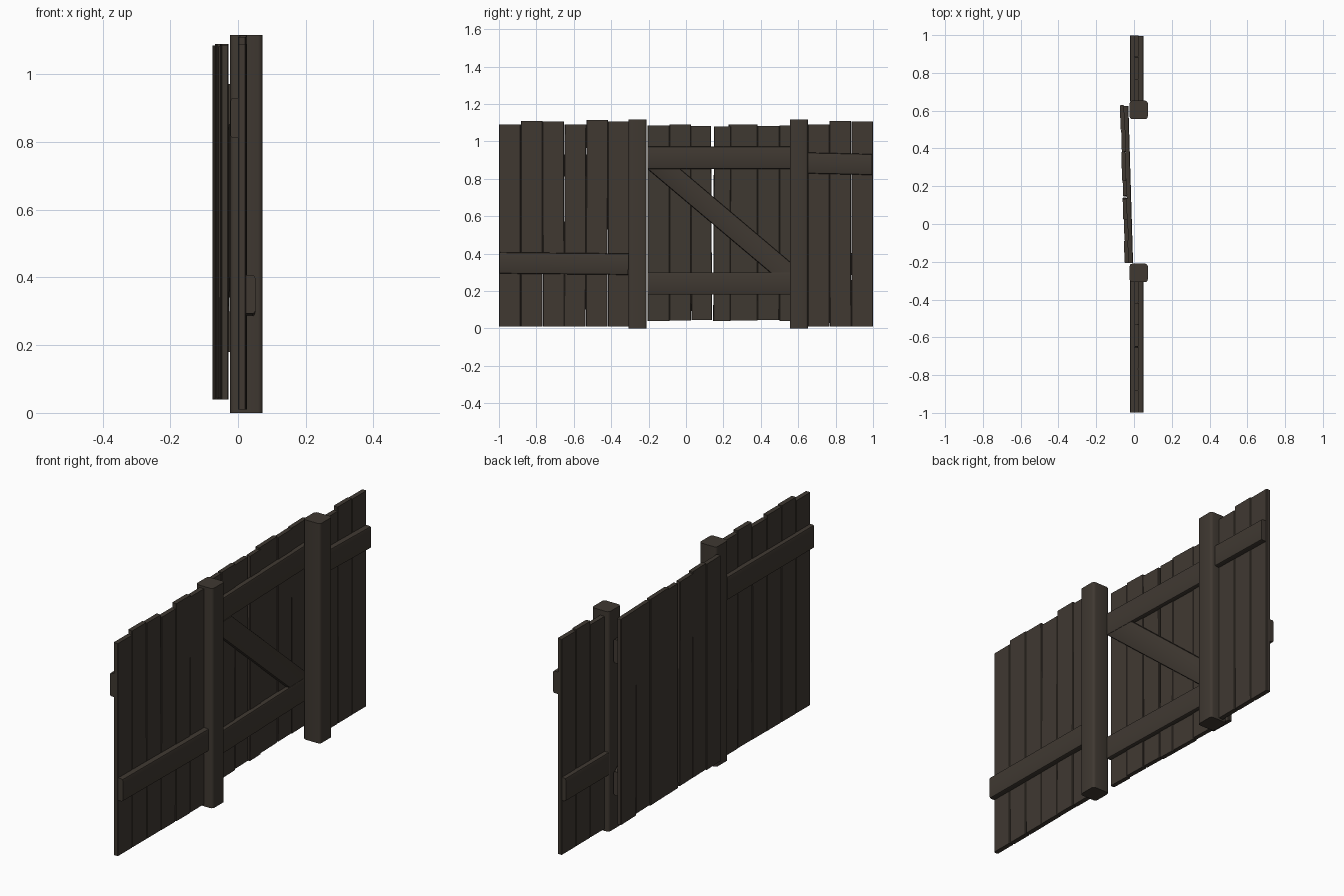
import bpy, bmesh, math, random
from mathutils import Matrix

if "Cube" in bpy.data.objects:
    bpy.data.objects.remove(bpy.data.objects["Cube"])
random.seed(4)

wood = bpy.data.materials.new("dark_brown_wood")
wood.diffuse_color = (0.050, 0.040, 0.031, 1)
wood.use_nodes = True
wood.node_tree.nodes["Principled BSDF"].inputs["Base Color"].default_value = wood.diffuse_color


def prism(name, outline, x0, x1, bevel, pick, segs=2, matrix=None):
    """Extrude a (y, z) outline from x0 to x1 and round the edges chosen by pick(edge)."""
    bm = bmesh.new()
    face = bm.faces.new([bm.verts.new((x0, y, z)) for y, z in outline])
    ext = bmesh.ops.extrude_face_region(bm, geom=[face])
    for v in ext["geom"]:
        if isinstance(v, bmesh.types.BMVert):
            v.co.x = x1
    bmesh.ops.recalc_face_normals(bm, faces=bm.faces)
    edges = [e for e in bm.edges if pick(e)]
    bmesh.ops.bevel(bm, geom=edges, offset=bevel, segments=segs, profile=0.5, affect='EDGES')
    if matrix:
        bm.transform(matrix)
    me = bpy.data.meshes.new(name)
    bm.to_mesh(me)
    bm.free()
    me.materials.append(wood)
    ob = bpy.data.objects.new(name, me)
    bpy.context.collection.objects.link(ob)
    bpy.context.view_layer.objects.active = ob
    bpy.ops.object.select_all(action='DESELECT')
    ob.select_set(True)
    bpy.ops.object.shade_smooth_by_angle(angle=math.radians(40))
    return ob


def rect(y0, y1, z0, z1):
    return [(y0, z0), (y1, z0), (y1, z1), (y0, z1)]


def vertical(e):
    d = e.verts[0].co - e.verts[1].co
    return abs(d.z) > 0.9 * d.length


def outer(x):
    # long edges lying on the exposed face of a rail
    def pick(e):
        a, b = e.verts[0].co, e.verts[1].co
        return abs(a.x - x) < 1e-5 and abs(b.x - x) < 1e-5 and abs(a.y - b.y) > 0.2
    return pick


def rail(name, outline, inner, out, matrix=None):
    return prism(name, outline, inner, out, 0.008, outer(out), 2, matrix)


def board(name, y0, y1, z0, z1, x0, x1, lean, matrix=None):
    pts = [(y0 - lean, z0), (y1 - lean, z0), (y1 + lean, z1), (y0 + lean, z1)]
    return prism(name, pts, x0, x1, 0.003, vertical, 1, matrix)


# posts
for i, (y0, y1) in enumerate([(-0.308, -0.21), (0.555, 0.653)]):
    prism(f"post_{i+1}", rect(y0, y1, 0, 1.117), -0.023, 0.073, 0.014, vertical, 3)

# fence boards on both sides of the gate
tops = [1.09, 1.11, 1.105, 1.09, 1.115, 1.105]
for side, start, count in (("left", -0.999, 6), ("right", 0.651, 3)):
    for i in range(count):
        y = start + i * 0.1163
        dx = random.uniform(-0.002, 0.002)
        lean = 0 if i in (0, count - 1) else random.uniform(-0.002, 0.002)
        board(f"fence_board_{side}_{i+1}", y, y + 0.1155, 0.01, tops[i],
              0.001 + dx, 0.025 + dx, lean)

# fence rails, one on each face of every section
rail("left_lower_rail", [(-0.997, 0.293), (-0.31, 0.286), (-0.305, 0.4), (-0.997, 0.407)], 0.022, 0.051)
rail("left_upper_rail", rect(-0.997, -0.303, 0.812, 0.93), 0.004, -0.022)
rail("right_upper_rail", [(0.65, 0.828), (0.995, 0.82), (0.995, 0.932), (0.65, 0.94)], 0.022, 0.051)
rail("right_lower_rail", rect(0.65, 0.997, 0.286, 0.404), 0.004, -0.022)

# gate, hung a little askew behind the posts
swing = Matrix.Translation((-0.028, -0.206, 0)) @ Matrix.Rotation(math.radians(1.7), 4, 'Z')
gate = [(0.0, 0.117, 1.085, 0), (0.117, 0.232, 1.09, 0), (0.232, 0.343, 1.082, -0.003),
        (0.354, 0.445, 1.08, 0.002), (0.435, 0.588, 1.09, 0), (0.588, 0.706, 1.083, 0.001),
        (0.706, 0.836, 1.085, 0)]
for i, (y0, y1, top, lean) in enumerate(gate):
    dx = (i % 2) * 0.003
    board(f"gate_board_{i+1}", y0, y1, 0.04 + (i % 3) * 0.003, top, -0.022 + dx, dx, lean, swing)
rail("gate_upper_rail", rect(0.0, 0.83, 0.852, 0.972), 0, 0.023, swing)
rail("gate_lower_rail", rect(0.0, 0.83, 0.18, 0.3), 0, 0.023, swing)
rail("gate_brace", [(0.0, 0.852), (0.655, 0.3), (0.828, 0.3), (0.175, 0.852)], 0, 0.022, swing)
